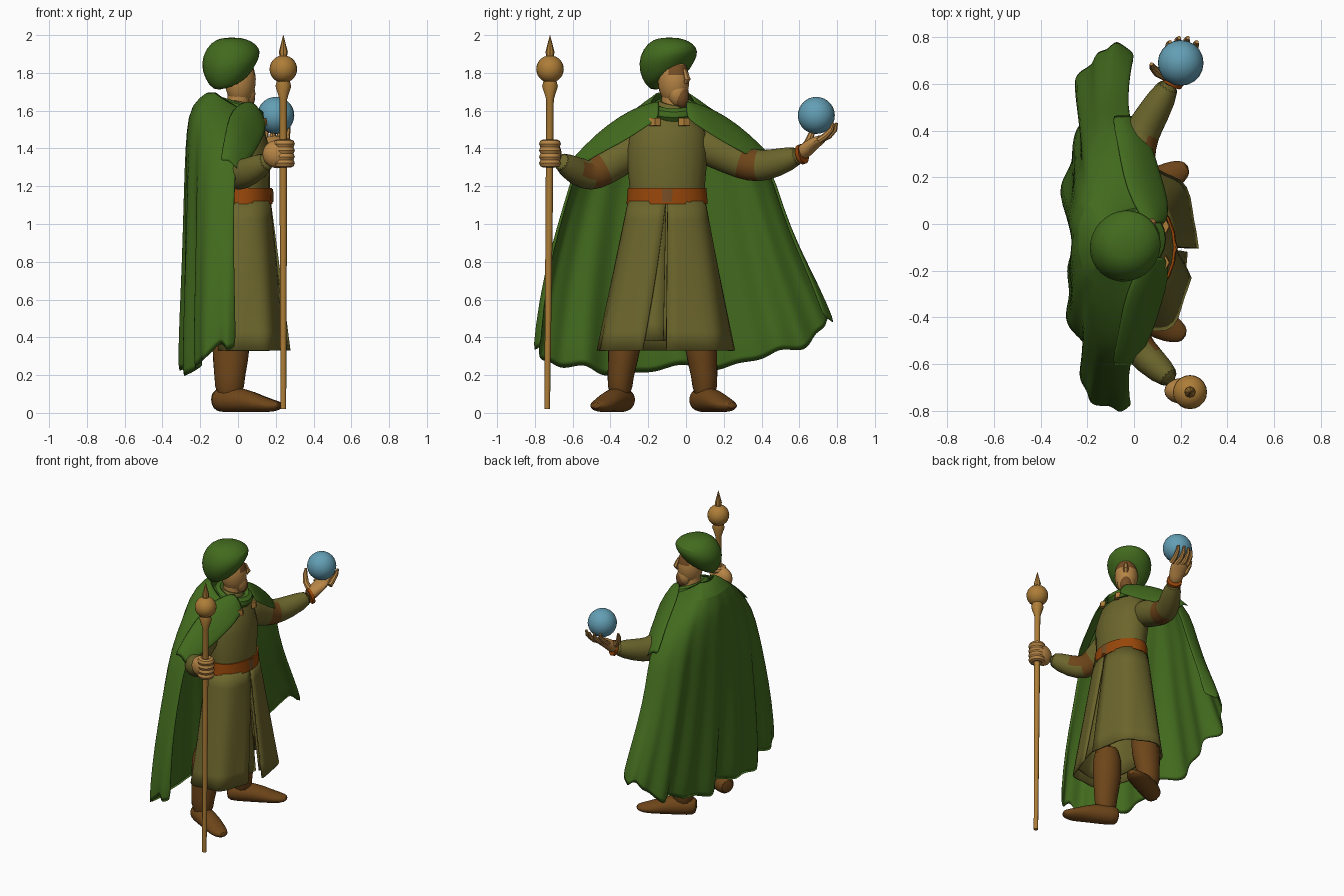
import bpy
import math
from math import sin, cos, pi
from mathutils import Vector, Matrix

old = bpy.data.objects.get("Cube")
if old:
    bpy.data.objects.remove(old, do_unlink=True)

parts = []


def paint(name, r, g, b):
    m = bpy.data.materials.new(name)
    m.use_nodes = True
    m.diffuse_color = (r, g, b, 1)
    m.node_tree.nodes["Principled BSDF"].inputs["Base Color"].default_value = (r, g, b, 1)
    return m


GREEN = paint("cloak green", .055, .147, .013)
OLIVE = paint("tunic olive", .148, .13, .025)
ORANGE = paint("belt orange", .31, .062, .003)
LEATHER = paint("boot leather", .155, .06, .01)
WOOD = paint("staff wood", .42, .205, .038)
SKIN = paint("skin", .47, .235, .06)
HAIR = paint("beard brown", .18, .075, .018)
BLUE = paint("orb blue", .125, .345, .46)


def add(name, verts, faces, *mats):
    me = bpy.data.meshes.new(name)
    me.from_pydata(verts, [], faces)
    for m in mats:
        me.materials.append(m)
    ob = bpy.data.objects.new(name, me)
    bpy.context.collection.objects.link(ob)
    parts.append(ob)
    return ob


def sheet(name, rows, *mats, closed=True, smooth=0, thick=0):
    """Skin a list of point rows; closed rows become a capped tube."""
    n = len(rows[0])
    verts = [p for r in rows for p in r]
    faces = [(i * n + j, i * n + (j + 1) % n, (i + 1) * n + (j + 1) % n, (i + 1) * n + j)
             for i in range(len(rows) - 1) for j in range(n if closed else n - 1)]
    if closed:
        faces += [tuple(range(n))[::-1], tuple(range(len(verts) - n, len(verts)))]
    ob = add(name, verts, faces, *mats)
    if thick:
        s = ob.modifiers.new("Thickness", "SOLIDIFY")
        s.thickness, s.offset = thick, 0
    if smooth:
        s = ob.modifiers.new("Smooth", "SUBSURF")
        s.levels = s.render_levels = smooth
    return ob


def tube(name, stations, *mats, sides=12, smooth=0):
    """Elliptic tube through (x, y, z, half width, half height) stations."""
    pts = [Vector(s[:3]) for s in stations]
    d = (pts[-1] - pts[0]).normalized()
    ref = Vector((1, 0, 0)) if abs(d.z) > .7 else Vector((0, 0, 1))
    rows = []
    for i, s in enumerate(stations):
        t = (pts[min(i + 1, len(pts) - 1)] - pts[max(i - 1, 0)]).normalized()
        side = t.cross(ref).normalized()
        up = side.cross(t)
        rows.append([pts[i] + side * s[3] * cos(2 * pi * k / sides) + up * s[-1] * sin(2 * pi * k / sides)
                     for k in range(sides)])
    return sheet(name, rows, *mats, smooth=smooth)


def ball(name, c, r, *mats):
    bpy.ops.mesh.primitive_uv_sphere_add(segments=20, ring_count=14, location=c)
    ob = bpy.context.object
    ob.name = name
    ob.data.transform(Matrix.Diagonal((*r, 1)))
    for m in mats:
        ob.data.materials.append(m)
    parts.append(ob)
    return ob


def ring(name, c, major, minor, mat):
    bpy.ops.mesh.primitive_torus_add(major_radius=major, minor_radius=minor, major_segments=20,
                                     minor_segments=8, location=c)
    ob = bpy.context.object
    ob.name = name
    ob.data.materials.append(mat)
    parts.append(ob)
    return ob


# Cloak: (front edge x, back x, right y, left y, front z, back z) from collar to hem
cloak = [(.09, -.15, -.19, .05, 1.59, 1.7), (.03, -.245, -.31, .18, 1.56, 1.63),
         (-.01, -.265, -.44, .31, 1.46, 1.5), (-.03, -.27, -.58, .44, 1.32, 1.3),
         (-.06, -.27, -.64, .5, 1.1, 1.08), (-.07, -.27, -.71, .59, .87, .8),
         (-.08, -.275, -.77, .69, .6, .48), (-.085, -.27, -.8, .77, .34, .2)]
COLS = 64
rows = []
for i, (xf, xb, yr, yl, zf, zb) in enumerate(cloak):
    k = i / (len(cloak) - 1)
    over, row = .45 * max(0, k - .35), []
    for j in range(COLS + 1):
        a = -over + (pi + 2 * over) * j / COLS
        s = sin(a)
        depth = math.copysign(abs(s) ** .7, s)
        fold = .034 * k * k * (sin(9 * a + .6) + .7 * sin(17 * a))
        left = .5 - .5 * cos(a)
        lift = .16 * left ** 3 * max(0, k - .7) / .3
        row.append(((xf - (xf - xb) * depth) + fold * (.3 + .7 * abs(s)),
                    (yr + yl) / 2 - (yl - yr) / 2 * cos(a) + fold * .3 * cos(a),
                    zf + (zb - zf) * min(1, 1.25 * max(0, s)) + lift + fold * .5))
    rows.append(row)
sheet("cloak", rows, GREEN, closed=False, smooth=1, thick=.016)

# Mantle draped forward over both shoulders: (ridge x, ridge z, edge x, edge z, distance from middle)
mantle = [(.05, 1.645, .14, 1.555, .07), (-.01, 1.63, .155, 1.5, .16), (-.05, 1.57, .115, 1.42, .28),
          (-.07, 1.47, .08, 1.36, .41), (-.1, 1.32, .0, 1.27, .54)]
for name, s in (("right_mantle", -1), ("left_mantle", 1)):
    rows = []
    for rx, rz, ex, ez, dist in mantle:
        rows.append([(rx + (ex - rx) * f, s * dist - .07, rz + (ez - rz) * f + .035 * sin(pi * f))
                     for f in (0, .25, .5, .75, 1)])
    sheet(name, rows, GREEN, closed=False, smooth=1, thick=.014)
collar = ring("cloak_collar", (.005, -.065, 1.605), .1, .038, GREEN)
collar.rotation_euler.y = .3
for y in (-.165, -.01):
    tube("cloak_clasp", [(.14, y, 1.52, .03, .016), (.135, y, 1.56, .03, .016)], WOOD, sides=4)

# Tunic body, belt and buckle
tube("tunic_body", [(.03, -.1, 1.1, .2, .14), (.03, -.1, 1.2, .2, .14), (.02, -.1, 1.38, .215, .15),
                    (0, -.09, 1.5, .2, .135), (-.01, -.08, 1.58, .13, .1), (0, -.07, 1.64, .07, .07)],
     OLIVE, sides=20)
tube("belt", [(.03, -.1, 1.105, .215, .153), (.03, -.1, 1.19, .208, .149)], ORANGE, sides=20)
tube("belt_buckle", [(.173, -.1, 1.115, .045, .016), (.17, -.1, 1.185, .045, .016)], HAIR, sides=4)

# Flared skirt, slit at the front with the left panel lapping forward, over an inner skirt
for name, shrink, slit in (("tunic_skirt", 0, .13), ("inner_skirt", .025, 0)):
    rows = []
    for i in range(9):
        k = i / 8
        gap = .01 + slit * k
        row = []
        for j in range(41):
            a = gap + (2 * pi - 2 * gap) * j / 40
            wave = 1 + .035 * k * cos(7 * a)
            cx, cy = cos(a - slit * k), sin(a - slit * k)
            lap = .025 * k * max(0, cx) * (j < 20)
            row.append((.03 + .01 * k + (.138 + .065 * k - shrink) * wave * math.copysign(abs(cx) ** .8, cx) + lap,
                        -.102 - .01 * k + (.2 + .155 * k - shrink) * wave * math.copysign(abs(cy) ** .85, cy),
                        1.12 - .79 * k + shrink * 2 * k))
        rows.append(row)
    sheet(name, rows, OLIVE, closed=False, thick=.012)

# Sleeves with leather elbow patches
arms = {
    "right": [(-.04, -.2, 1.43, .09, .1), (-.04, -.34, 1.36, .09, .1), (-.02, -.44, 1.29, .082, .095),
              (0, -.51, 1.255, .075, .088), (.06, -.58, 1.275, .07, .078), (.175, -.68, 1.345, .05, .052)],
    "left": [(-.02, .02, 1.44, .09, .1), (-.01, .16, 1.39, .09, .095), (.01, .3, 1.32, .083, .09),
             (.03, .39, 1.305, .078, .088), (.08, .47, 1.32, .072, .078), (.165, .62, 1.37, .05, .052)]}
for side, path in arms.items():
    arm = tube(side + "_sleeve", path, OLIVE, LEATHER, sides=16)
    sub = arm.modifiers.new("Smooth", "SUBSURF")
    sub.levels = sub.render_levels = 1
    elbow = Vector(path[3][:3])
    for p in arm.data.polygons:
        if (p.center - elbow).length < .12 and p.center.y * elbow.y < elbow.y ** 2 \
                and p.normal.x < .3 and (p.normal.z > .3 or p.normal.x < -.3):
            p.material_index = 1
tube("left_cuff", [(.157, .605, 1.367, .052, .054), (.167, .622, 1.372, .052, .054)], ORANGE)

# Legs and boots
boots = {"right": ((-.035, -.32), (-.045, -.35), (.21, -.475)),
         "left": ((-.035, .075), (-.045, .1), (.22, .24))}
for side, (hip, ankle, toe) in boots.items():
    tube(side + "_boot_shaft", [(*hip, .6, .1, .1), (*hip, .34, .093, .11), (*ankle, .2, .07, .082),
                                (*ankle, .07, .068, .08)], LEATHER, smooth=1)
    a, t = Vector(ankle), Vector(toe)

    def along(f, z, w, h):
        return (*a.lerp(t, f), z, w, h)
    tube(side + "_boot_foot", [along(-.33, .065, .052, .055), along(-.15, .07, .07, .07),
                               along(.3, .068, .07, .068), along(.65, .046, .07, .044),
                               along(.9, .036, .056, .033), along(1.05, .04, .025, .016)], LEATHER, smooth=1)

# Head, turned to its left, with a brown band across the eyes and a short beard
turn = Matrix.Translation((.012, -.066, 0)) @ Matrix.Rotation(math.radians(48), 4, "Z")
tube("neck", [(0, -.07, 1.58, .06, .06), (.005, -.07, 1.72, .058, .058)], SKIN)
head = ball("head", (0, 0, 0), (.088, .078, .13), SKIN, HAIR)
for p in head.data.polygons:
    if p.center.x > .03 and .03 < p.center.z < .075:
        p.material_index = 1
head.matrix_world = turn @ Matrix.Translation((0, 0, 1.76))
for name, x, z, size, mat in (("jaw", .035, 1.69, (.052, .06, .07), SKIN),
                              ("beard", .058, 1.672, (.038, .042, .058), HAIR)):
    ball(name, (0, 0, 0), size, mat).matrix_world = turn @ Matrix.Translation((x, 0, z))
nose = tube("nose", [(.078, 0, 1.82, .01, .01), (.1, 0, 1.765, .019, .016), (.085, 0, 1.748, .014, .012)],
            SKIN, sides=6)
nose.matrix_world = turn

# Soft cap with a brim tilted up over the face
rows = []
for z, r in ((1.75, .09), (1.785, .125), (1.85, .163), (1.91, .16), (1.965, .115), (1.988, .05)):
    tilt = .65 * (1.99 - z) / .26
    rows.append([turn @ Vector((-.054 + r * cos(a), .018 + r * .95 * sin(a), z + tilt * r * cos(a)))
                 for a in (2 * pi * j / 16 for j in range(16))])
sheet("soft_cap", rows, GREEN, smooth=1)

# Staff with finial
sx, sy = .24, -.72
tube("staff_shaft", [(sx, sy - .015, .02, .015, .015), (sx, sy - .005, 1, .019, .019),
                     (sx, sy, 1.66, .02, .02), (sx, sy, 1.73, .042, .042), (sx, sy, 1.77, .03, .03)], WOOD)
ball("staff_knob", (sx, sy, 1.82), (.073, .073, .073), WOOD)
tube("staff_spike", [(sx, sy, 1.88, .018, .018), (sx, sy, 1.91, .024, .024), (sx, sy, 2, .001, .001)],
     WOOD, sides=8)

# Right fist around the staff
ball("right_fist", (.21, -.715, 1.37), (.08, .056, .075), SKIN)
for i in range(4):
    ring("right_finger", (sx + .003, sy, 1.322 + .034 * i), .034, .024, SKIN)

# Left hand holding the orb
ball("orb", (.2, .69, 1.575), (.098, .098, .098), BLUE)
tube("left_palm", [(.155, .6, 1.365, .044, .044), (.17, .645, 1.4, .052, .04), (.19, .69, 1.438, .062, .032),
                   (.2, .735, 1.455, .055, .02)], SKIN, smooth=1)
for i in range(4):
    x = .145 + .038 * i
    bend = .018 * (i in (1, 2)) - .015
    tube("left_finger", [(x, .7, 1.44, .018, .018), (x, .755 + bend, 1.468, .017, .017),
                         (x + .005, .785 + bend, 1.5, .014, .014),
                         (x + .01, .795 + bend, 1.535, .008, .008)], SKIN, sides=8)
tube("left_thumb", [(.15, .63, 1.4, .024, .024), (.1, .65, 1.44, .02, .02), (.08, .67, 1.49, .015, .015),
                    (.075, .685, 1.525, .008, .008)], SKIN, sides=8)

# Smooth shading with crisp edges
bpy.ops.object.select_all(action="DESELECT")
for ob in parts:
    ob.select_set(True)
bpy.context.view_layer.objects.active = parts[0]
bpy.ops.object.shade_smooth_by_angle(angle=math.radians(40))
